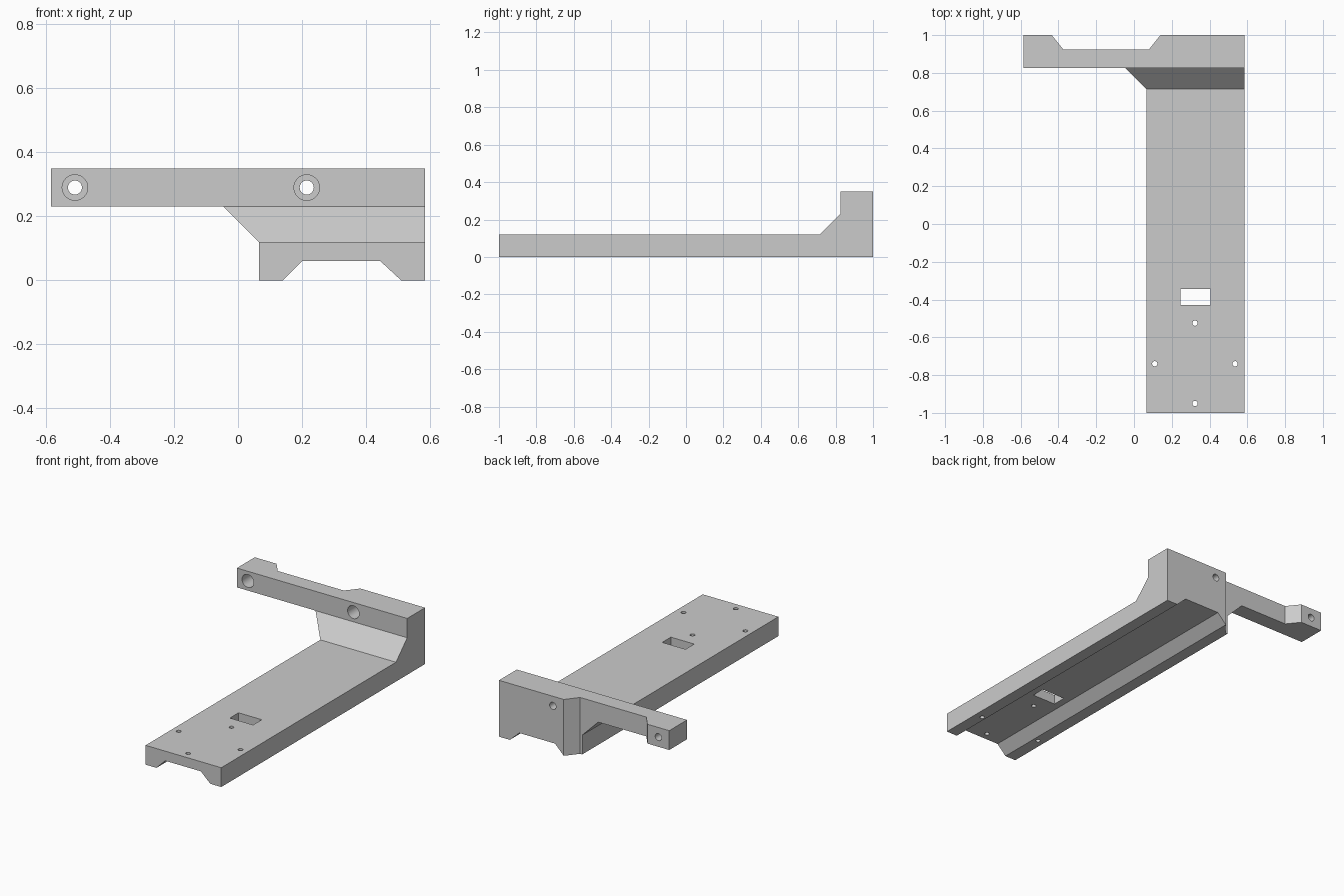
import bpy, bmesh
from mathutils import Vector

if "Cube" in bpy.data.objects:
    bpy.data.objects.remove(bpy.data.objects["Cube"], do_unlink=True)

grey = bpy.data.materials.new("light grey")
grey.use_nodes = True
colour = (0.6, 0.6, 0.6, 1)
grey.diffuse_color = colour
grey.node_tree.nodes["Principled BSDF"].inputs["Base Color"].default_value = colour


def prism(name, points, axis, low, high):
    """Extrude a 2D outline along an axis from low to high."""
    place = {"x": lambda a, b, d: (d, a, b),
             "y": lambda a, b, d: (a, d, b),
             "z": lambda a, b, d: (a, b, d)}[axis]
    bm = bmesh.new()
    face = bm.faces.new([bm.verts.new(place(a, b, low)) for a, b in points])
    top = bmesh.ops.extrude_face_region(bm, geom=[face])["geom"]
    bmesh.ops.translate(bm, vec=Vector(place(0, 0, high - low)),
                        verts=[v for v in top if isinstance(v, bmesh.types.BMVert)])
    bmesh.ops.recalc_face_normals(bm, faces=bm.faces)
    mesh = bpy.data.meshes.new(name)
    bm.to_mesh(mesh)
    bm.free()
    mesh.materials.append(grey)
    obj = bpy.data.objects.new(name, mesh)
    bpy.context.collection.objects.link(obj)
    return obj


def drill(name, centre, radius, axis, low, high):
    rot = {"y": (1.5707963, 0, 0), "z": (0, 0, 0)}[axis]
    mid = (low + high) / 2
    a, b = centre
    bpy.ops.mesh.primitive_cylinder_add(
        vertices=32, radius=radius, depth=high - low, rotation=rot,
        location=(a, mid, b) if axis == "y" else (a, b, mid))
    obj = bpy.context.object
    obj.name = name
    obj.data.materials.append(grey)
    return obj


def combine(target, tool, operation):
    """Apply one boolean and discard the tool."""
    mod = target.modifiers.new(operation, "BOOLEAN")
    mod.operation = operation
    mod.solver = "EXACT"
    mod.object = tool
    bpy.ops.object.select_all(action="DESELECT")
    bpy.context.view_layer.objects.active = target
    target.select_set(True)
    bpy.ops.object.modifier_apply(modifier=mod.name)
    bpy.data.objects.remove(tool, do_unlink=True)


# Body: side outline crossed with front outline gives plate, gusset and beam
side = [(-1, 0), (1, 0), (1, 0.35), (0.825, 0.35), (0.825, 0.23), (0.715, 0.12), (-1, 0.12)]
side = [(y, {0: -0.1, 0.35: 0.5}.get(z, z)) for y, z in side]
front = [(-0.585, 0.35), (-0.585, 0.23), (-0.045, 0.23), (0.065, 0.12), (0.065, 0),
         (0.14, 0), (0.2, 0.06), (0.445, 0.06), (0.51, 0), (0.585, 0), (0.585, 0.35)]
bracket = prism("mounting_bracket", side, "x", -0.8, 0.8)
combine(bracket, prism("front_outline", front, "y", -1.2, 1.2), "INTERSECT")

# Relief across the back of the beam
relief = [(-0.495, 1.075), (-0.375, 0.925), (0.08, 0.925), (0.2, 1.075)]
combine(bracket, prism("back_relief", relief, "z", -0.2, 0.6), "DIFFERENCE")

# Beam screw holes with counterbores from the front
for x in (-0.51, 0.215):
    combine(bracket, drill("screw_hole", (x, 0.29), 0.022, "y", 0.7, 1.2), "DIFFERENCE")
    combine(bracket, drill("counterbore", (x, 0.29), 0.04, "y", 0.6, 0.925), "DIFFERENCE")

# Rectangular slot in the plate
slot = [(0.245, -0.43), (0.405, -0.43), (0.405, -0.345), (0.245, -0.345)]
combine(bracket, prism("slot", slot, "z", -0.2, 0.3), "DIFFERENCE")

# Four pin holes around the front of the plate
for centre in ((0.323, -0.525), (0.11, -0.74), (0.535, -0.74), (0.323, -0.95)):
    combine(bracket, drill("pin_hole", centre, 0.014, "z", -0.2, 0.3), "DIFFERENCE")

bpy.ops.object.select_all(action="DESELECT")
bpy.context.view_layer.objects.active = bracket
bracket.select_set(True)
bpy.ops.object.shade_smooth_by_angle(angle=0.5)
